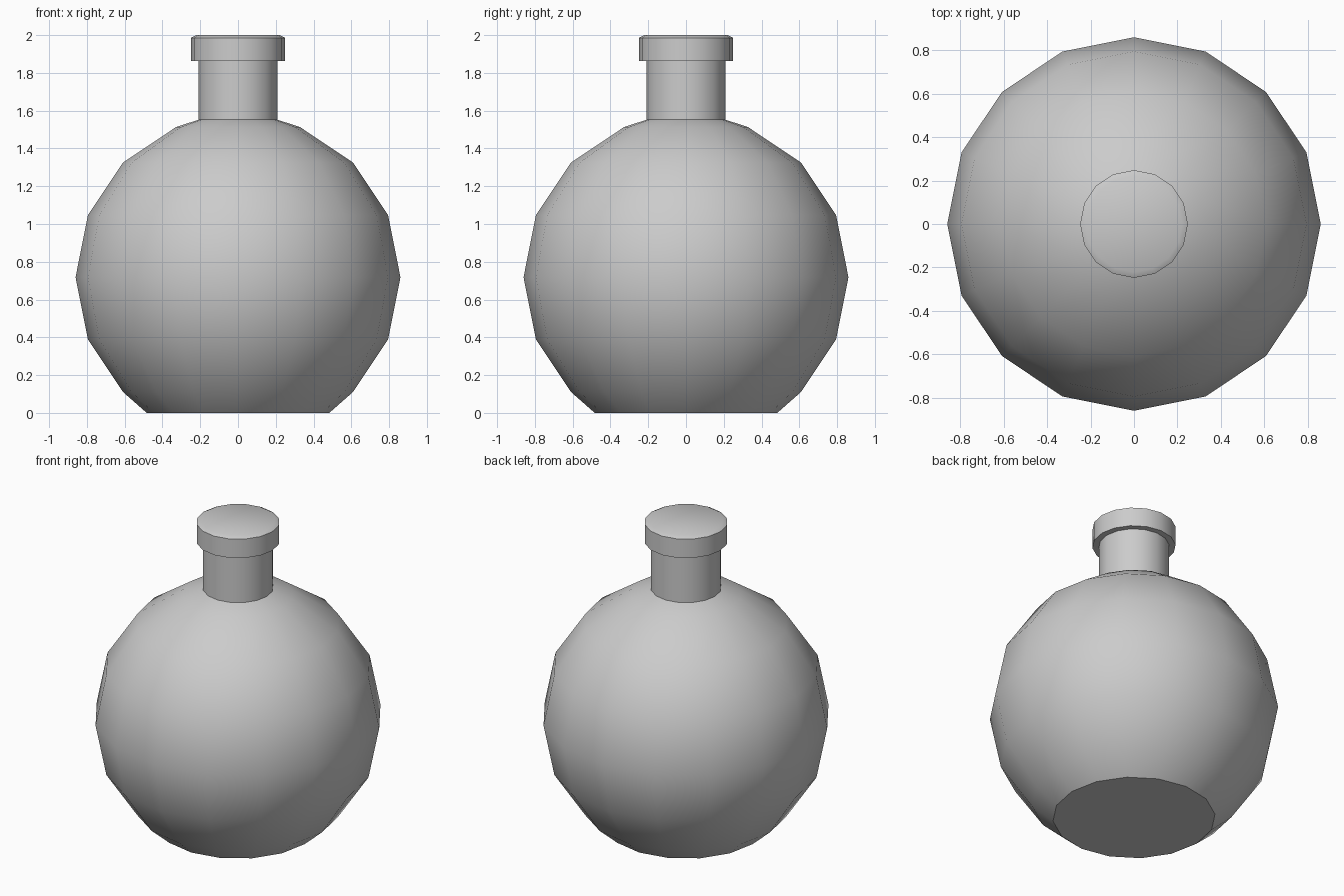
import bpy, bmesh
from math import sin, cos, pi, radians, sqrt

if "Cube" in bpy.data.objects:
    bpy.data.objects.remove(bpy.data.objects["Cube"])

SIDES = 16


def lathe(name, profile):
    """Revolve (radius, z) points around z and cap both ends."""
    bm = bmesh.new()
    rings = [[bm.verts.new((r * cos(2 * pi * i / SIDES), r * sin(2 * pi * i / SIDES), z))
              for i in range(SIDES)] for r, z in profile]
    for low, high in zip(rings, rings[1:]):
        for i in range(SIDES):
            j = (i + 1) % SIDES
            bm.faces.new((low[i], low[j], high[j], high[i]))
    bm.faces.new(rings[0][::-1])
    bm.faces.new(rings[-1])
    mesh = bpy.data.meshes.new(name)
    bm.to_mesh(mesh)
    bm.free()
    obj = bpy.data.objects.new(name, mesh)
    bpy.context.collection.objects.link(obj)
    bpy.ops.object.select_all(action='DESELECT')
    obj.select_set(True)
    bpy.context.view_layer.objects.active = obj
    bpy.ops.object.shade_smooth_by_angle(angle=radians(35))
    return obj


# Round flask body with flat base, running up into the straight neck
R, CZ, NECK = 0.86, 0.718, 0.21
arc = [(R * cos(a), CZ + R * sin(a)) for a in (radians(22.5 * k) for k in range(-2, 4))]
shoulder = (NECK, CZ + sqrt(R * R - NECK * NECK))
base = (sqrt(R * R - CZ * CZ) + 0.01, 0)
lathe("flask_body", [base] + arc + [shoulder, (NECK, 1.87)])

# Stopper with a softened top edge
lathe("stopper", [(0.248, 1.862), (0.248, 1.986), (0.222, 2.0)])
